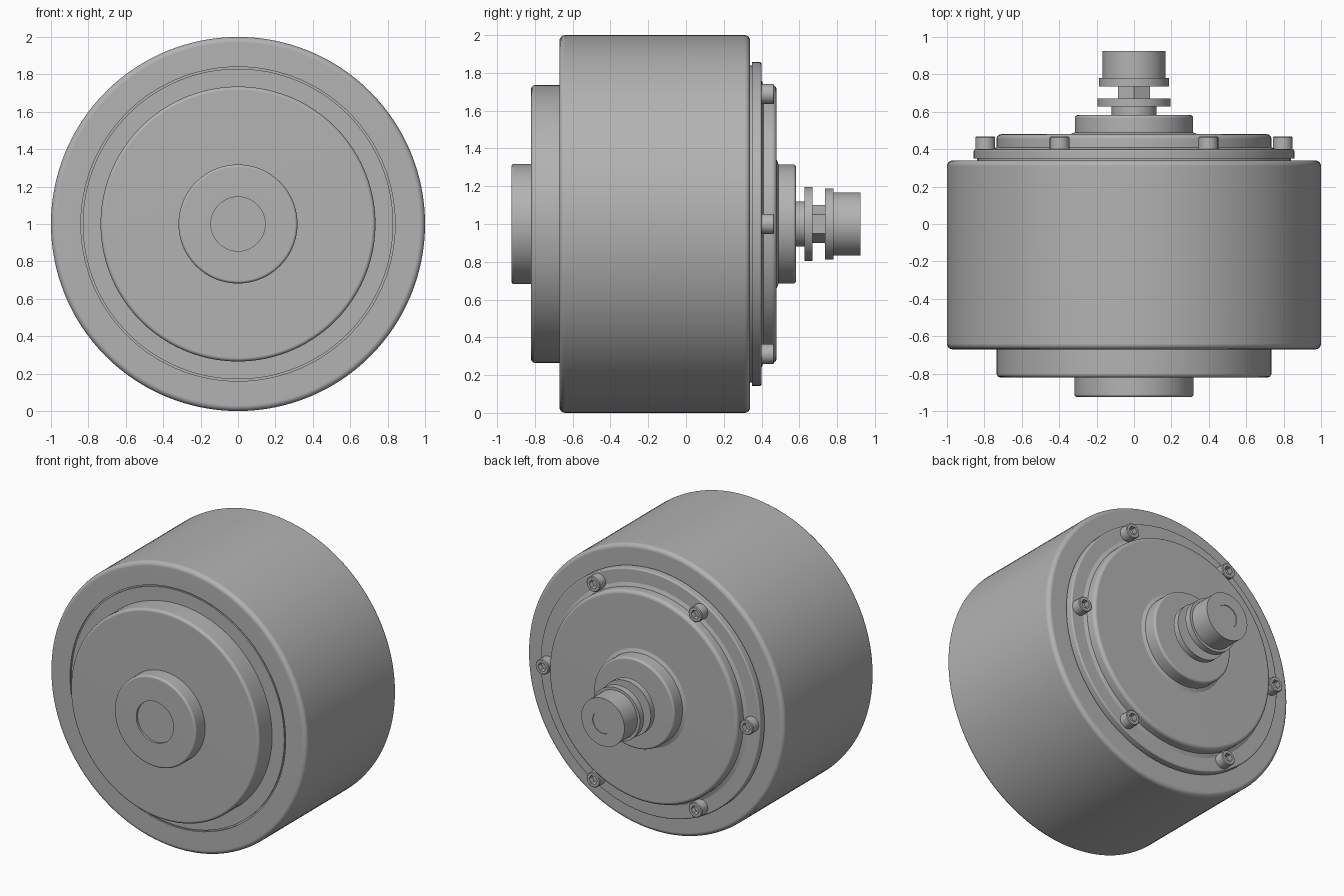
import bpy, bmesh, math
from mathutils import Vector

cube = bpy.data.objects.get("Cube")
if cube:
    bpy.data.objects.remove(cube, do_unlink=True)

# Single plain grey metal
grey = bpy.data.materials.new("grey metal")
grey.use_nodes = True
grey.diffuse_color = (0.45, 0.45, 0.45, 1)
grey.node_tree.nodes["Principled BSDF"].inputs["Base Color"].default_value = (0.45, 0.45, 0.45, 1)


def rounded(points, steps=4):
    """Replace each right-angled corner (radius, y, fillet) by an arc."""
    path = []
    for i, (r, y, *rest) in enumerate(points):
        corner = Vector((r, y))
        fillet = rest[0] if rest else 0
        if not fillet:
            path.append(corner)
            continue
        to_prev = (Vector(points[i - 1][:2]) - corner).normalized()
        to_next = (Vector(points[i + 1][:2]) - corner).normalized()
        centre = corner + fillet * (to_prev + to_next)
        for k in range(steps + 1):
            t = math.pi / 2 * k / steps
            path.append(centre - fillet * (to_next * math.cos(t) + to_prev * math.sin(t)))
    return path


def hexagon(angle, phase=0):
    """Radius factor that turns a circle into a hexagon."""
    side = math.pi / 3
    return math.cos(side / 2) / math.cos((angle - phase) % side - side / 2)


def lathe(name, points, sides=96, x=0, z=1, shape=None):
    """Revolve a profile about the y axis; shape(angle, index) scales the radius."""
    bm = bmesh.new()
    rings = []
    for i, (r, y) in enumerate(rounded(points)):
        ring = []
        for k in range(sides):
            a = math.tau * k / sides
            s = r * (shape(a, i) if shape else 1)
            ring.append(bm.verts.new((s * math.cos(a), y, s * math.sin(a))))
        rings.append(ring)
    for lower, upper in zip(rings, rings[1:]):
        for k in range(sides):
            n = (k + 1) % sides
            bm.faces.new((lower[k], lower[n], upper[n], upper[k]))
    bmesh.ops.remove_doubles(bm, verts=bm.verts, dist=1e-5)
    bmesh.ops.recalc_face_normals(bm, faces=bm.faces)
    mesh = bpy.data.meshes.new(name)
    bm.to_mesh(mesh)
    bm.free()
    mesh.materials.append(grey)
    mesh.shade_smooth()
    mesh.set_sharp_from_angle(angle=math.radians(35))
    obj = bpy.data.objects.new(name, mesh)
    obj.location = (x, 0, z)
    bpy.context.collection.objects.link(obj)
    weighted = obj.modifiers.new("clean normals", 'WEIGHTED_NORMAL')
    weighted.keep_sharp = True
    return obj


# Drum housing with a fine seam ring on its front face
lathe("housing", [(0, -0.67), (0.83, -0.67), (0.83, -0.66), (0.84, -0.66), (0.84, -0.67),
                  (1, -0.67, 0.03), (1, 0.34, 0.03), (0, 0.34)], sides=128)

# Front boss and bearing cap with a shallow centre dimple
lathe("front_boss", [(0.735, -0.66), (0.735, -0.82, 0.02), (0, -0.82)])
lathe("front_cap", [(0.318, -0.81), (0.318, -0.925, 0.015), (0.145, -0.925),
                    (0.145, -0.91), (0, -0.91)])

# Rear flange, cover plate and hub
lathe("rear_flange", [(0.84, 0.33), (0.84, 0.35), (0.857, 0.35), (0.857, 0.4, 0.01), (0, 0.4)])
lathe("rear_cover", [(0.76, 0.4), (0.735, 0.41), (0.735, 0.48, 0.025), (0, 0.48)])
lathe("rear_hub", [(0.34, 0.48), (0.316, 0.49), (0.316, 0.582, 0.015), (0, 0.582)])

# Output shaft: stub, collar, hexagonal neck, head with rim and dimple
lathe("shaft_stub", [(0.12, 0.57), (0.12, 0.635), (0, 0.635)], sides=48)
lathe("shaft_collar", [(0, 0.627), (0.195, 0.627), (0.195, 0.67), (0, 0.67)], sides=64)
lathe("shaft_neck", [(0.1, 0.66), (0.1, 0.74)], sides=48,
      shape=lambda a, i: hexagon(a, math.pi / 6))
lathe("shaft_head", [(0, 0.735), (0.187, 0.735), (0.187, 0.78), (0.168, 0.78),
                     (0.168, 0.925), (0.08, 0.925), (0.08, 0.92), (0, 0.92)], sides=64)

# Six socket-head screws around the flange
for n in range(6):
    a = math.tau * n / 6
    lathe("flange_screw_%d" % (n + 1),
          [(0.053, 0.39), (0.053, 0.462), (0.048, 0.467), (0.032, 0.467), (0.032, 0.43), (0, 0.43)],
          sides=24, x=0.795 * math.cos(a), z=1 + 0.795 * math.sin(a),
          shape=lambda t, i: hexagon(t) if i >= 3 else 1)
